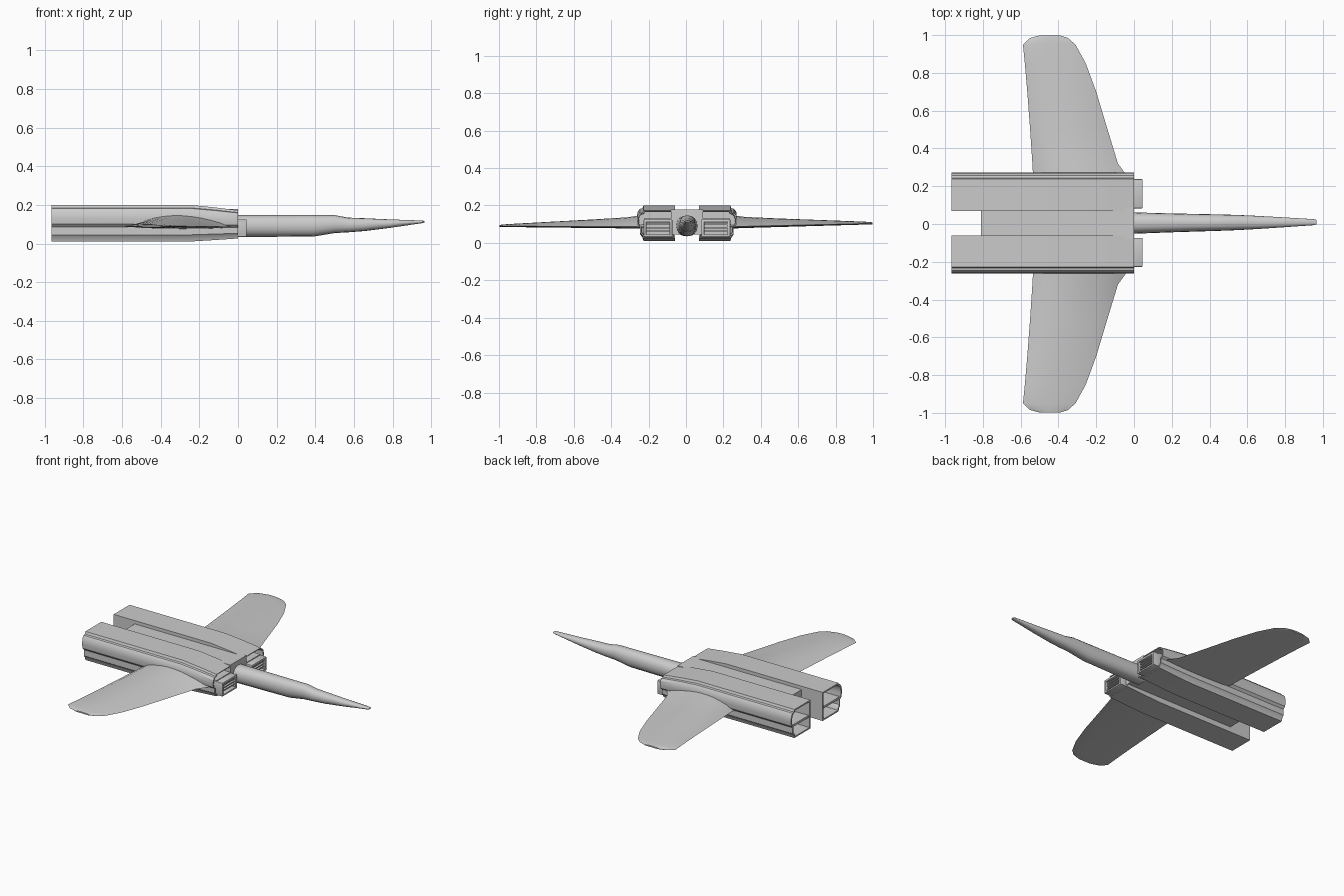
import bpy, bmesh, math
from mathutils import Vector

cube = bpy.data.objects.get("Cube")
if cube:
    bpy.data.objects.remove(cube, do_unlink=True)

grey = bpy.data.materials.new("light_grey")
grey.use_nodes = True
colour = (0.6, 0.6, 0.6, 1)
grey.diffuse_color = colour
grey.node_tree.nodes["Principled BSDF"].inputs["Base Color"].default_value = colour

MID = 0.005  # y of the craft's centre line


def finish(name, bm, angle=30):
    bmesh.ops.recalc_face_normals(bm, faces=bm.faces)
    mesh = bpy.data.meshes.new(name)
    bm.to_mesh(mesh)
    bm.free()
    mesh.materials.append(grey)
    ob = bpy.data.objects.new(name, mesh)
    bpy.context.collection.objects.link(ob)
    bpy.ops.object.select_all(action="DESELECT")
    ob.select_set(True)
    bpy.context.view_layer.objects.active = ob
    bpy.ops.object.shade_smooth_by_angle(angle=math.radians(angle))
    return ob


def loft(name, rings, angle=30):
    """Skin closed rings of points and cap both ends."""
    bm = bmesh.new()
    loops = [[bm.verts.new(p) for p in ring] for ring in rings]
    for a, b in zip(loops, loops[1:]):
        for i in range(len(a)):
            j = (i + 1) % len(a)
            bm.faces.new((a[i], a[j], b[j], b[i]))
    bm.faces.new(loops[0])
    bm.faces.new(loops[-1])
    return finish(name, bm, angle)


def box(name, lo, hi, bevel=0):
    bm = bmesh.new()
    lo, hi = Vector(lo), Vector(hi)
    bmesh.ops.create_cube(bm, size=1)
    for v in bm.verts:
        v.co = (lo + hi) / 2 + v.co * (hi - lo)
    if bevel:
        bmesh.ops.bevel(bm, geom=bm.edges[:], offset=bevel, segments=2,
                        profile=0.5, affect="EDGES")
    return finish(name, bm)


# Engine pod outline: distance from the centre line, height
POD = [(0.065, 0.2), (0.232, 0.2), (0.238, 0.185), (0.252, 0.182),
       (0.264, 0.165), (0.268, 0.13), (0.264, 0.1), (0.25, 0.085),
       (0.25, 0.045), (0.238, 0.03), (0.232, 0.01), (0.065, 0.01)]


def pod_ring(x, side, low, high, shrink=1.0):
    ring = []
    for y, z in POD:
        z = low + (z - 0.01) / 0.19 * (high - low)
        y = 0.165 + (y - 0.165) * shrink
        z = (low + high) / 2 + (z - (low + high) / 2) * shrink
        ring.append((x, MID + side * y, z))
    return ring


# Wing stations: distance from centre line, trailing x, leading x, thickness
WING = [(0.2, -0.53, -0.02, 0.062), (0.265, -0.535, -0.045, 0.058),
        (0.32, -0.538, -0.085, 0.05), (0.5, -0.55, -0.14, 0.038),
        (0.7, -0.565, -0.2, 0.026), (0.85, -0.578, -0.255, 0.017),
        (0.95, -0.588, -0.31, 0.011), (0.985, -0.55, -0.35, 0.008),
        (0.998, -0.5, -0.39, 0.005)]


def wing_ring(side, y, tail, lead, thick):
    base = 0.082 + (0.018 if side > 0 else 0.004) * (y - 0.2) / 0.8
    steps = 10
    ring = []
    for i in range(steps + 1):
        t = i / steps
        ring.append((tail + (lead - tail) * t, side * y,
                     base + 0.004 + thick * math.sin(math.pi * t ** 0.85) ** 0.8))
    for i in range(steps - 1, 0, -1):
        t = i / steps
        ring.append((tail + (lead - tail) * t, side * y,
                     base - 0.1 * thick * math.sin(math.pi * t)))
    return ring


for side, label in ((1, "left"), (-1, "right")):
    # Pod shell with recessed exhaust and intake ends
    loft(label + "_engine_pod", [
        pod_ring(-0.85, side, 0.01, 0.2, 0.86),
        pod_ring(-0.965, side, 0.01, 0.2, 0.9),
        pod_ring(-0.965, side, 0.01, 0.2),
        pod_ring(-0.25, side, 0.01, 0.2),
        pod_ring(-0.12, side, 0.018, 0.187),
        pod_ring(0, side, 0.026, 0.172),
        pod_ring(0, side, 0.026, 0.172, 0.93),
        pod_ring(-0.06, side, 0.026, 0.172, 0.9)])

    def part(name, x0, x1, y0, y1, z0, z1, bevel=0):
        ya, yb = sorted((MID + side * y0, MID + side * y1))
        box(label + "_" + name, (x0, ya, z0), (x1, yb, z1), bevel)

    # Divider between the two stacked exhausts
    part("exhaust_divider", -0.96, -0.84, 0.075, 0.25, 0.085, 0.1)
    # Intake frame: bars around a dark recess, with level slats
    part("intake_back", -0.08, 0.0, 0.08, 0.23, 0.035, 0.13)
    for i, (z0, z1) in enumerate(((0.034, 0.046), (0.11, 0.125))):
        part("intake_rail_%d" % i, -0.05, 0.045, 0.078, 0.232, z0, z1, 0.004)
    for i, y in enumerate((0.078, 0.217)):
        part("intake_post_%d" % i, -0.05, 0.045, y, y + 0.015, 0.036, 0.122, 0.004)
    for i, z in enumerate((0.06, 0.078, 0.096)):
        part("intake_slat_%d" % i, -0.03, 0.035, 0.09, 0.22, z, z + 0.007)

    # Wing
    loft(label + "_wing", [wing_ring(side, *s) for s in WING], 40)

# Centre body joining the pods
box("centre_body", (-0.81, -0.08, 0.045), (0, 0.09, 0.178))

# Nose spike: x, half width, bottom, top
NOSE = [(-0.05, 0.058, 0.035, 0.147), (0.2, 0.05, 0.035, 0.147),
        (0.39, 0.045, 0.036, 0.147), (0.5, 0.042, 0.054, 0.147),
        (0.57, 0.039, 0.058, 0.134), (0.65, 0.035, 0.064, 0.131),
        (0.78, 0.027, 0.08, 0.125), (0.95, 0.016, 0.105, 0.119),
        (0.965, 0.012, 0.109, 0.117)]
rings = []
for x, w, low, high in NOSE:
    ring = []
    for i in range(16):
        a = math.tau * i / 16
        c, s = math.cos(a), math.sin(a)
        ring.append((x, MID + 0.005 * x + w * math.copysign(abs(c) ** 0.8, c),
                     (low + high) / 2 + (high - low) / 2 * s))
    rings.append(ring)
loft("nose_spike", rings, 40)
